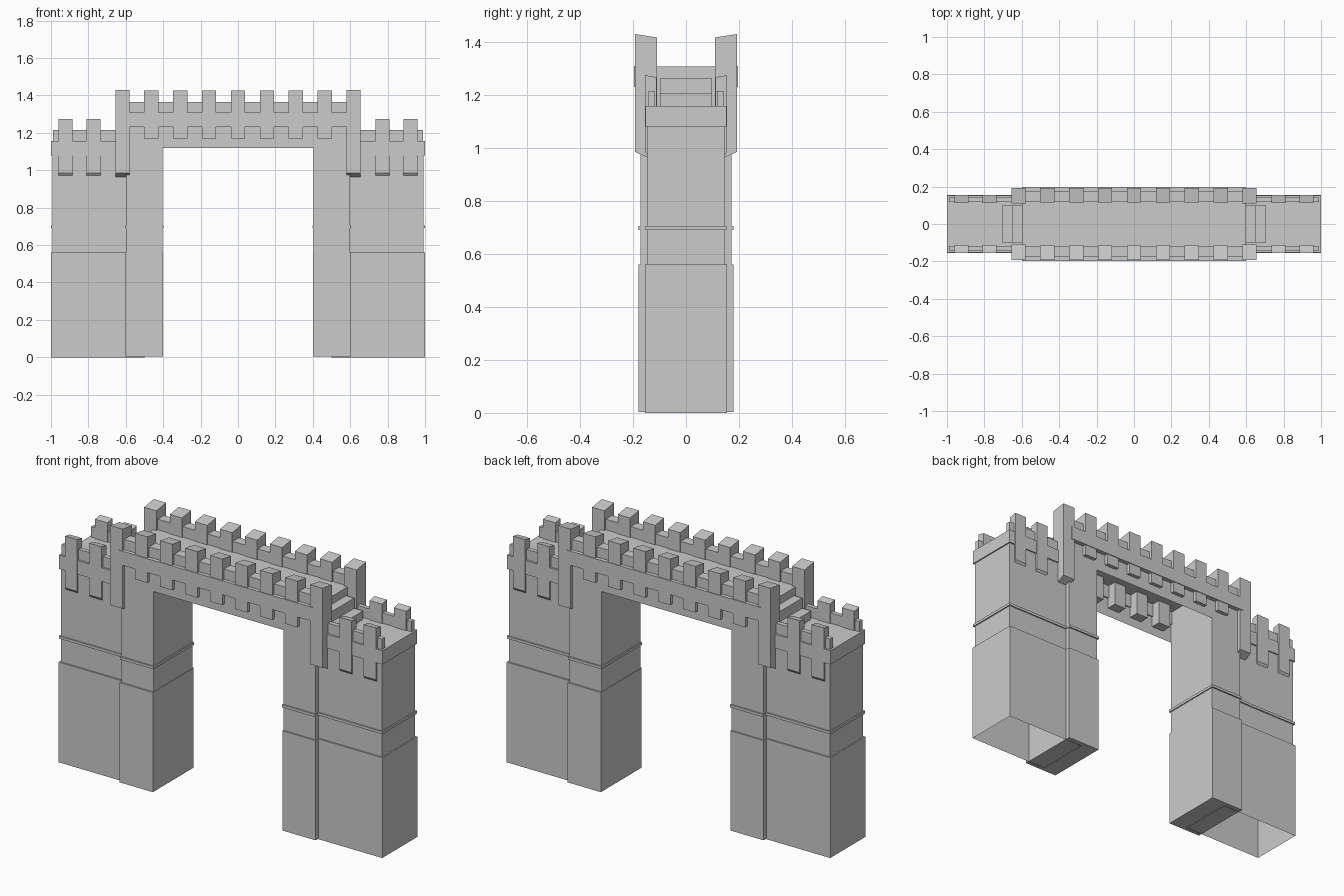
import bpy
import bmesh

if "Cube" in bpy.data.objects:
    bpy.data.objects.remove(bpy.data.objects["Cube"])


def prism(name, profile, x0, x1):
    """Extrude a (y, z) profile along x."""
    bm = bmesh.new()
    a = [bm.verts.new((x0, y, z)) for y, z in profile]
    b = [bm.verts.new((x1, y, z)) for y, z in profile]
    n = len(profile)
    bm.faces.new(a)
    bm.faces.new(b[::-1])
    for i in range(n):
        j = (i + 1) % n
        bm.faces.new((a[i], b[i], b[j], a[j]))
    bmesh.ops.recalc_face_normals(bm, faces=bm.faces)
    mesh = bpy.data.meshes.new(name)
    bm.to_mesh(mesh)
    bm.free()
    ob = bpy.data.objects.new(name, mesh)
    bpy.context.collection.objects.link(ob)
    return ob


def box(name, x0, x1, y0, y1, z0, z1):
    return prism(name, [(y0, z0), (y1, z0), (y1, z1), (y0, z1)], x0, x1)


def remove_faces(ob, test):
    """Open up a shell by deleting the faces whose normal passes the test."""
    bm = bmesh.new()
    bm.from_mesh(ob.data)
    bm.normal_update()
    bmesh.ops.delete(bm, geom=[f for f in bm.faces if test(f.normal)], context='FACES_ONLY')
    bm.to_mesh(ob.data)
    bm.free()


def mirror(ob, x=False, y=False):
    m = ob.modifiers.new("mirror", 'MIRROR')
    m.use_axis = (x, y, False)
    m.use_mirror_merge = False


# Outer towers: hollow wider base, narrower shaft, string course, parapet floor
tower_base = box("tower_base", 0.5, 1.0, -0.155, 0.155, 0, 0.56)
remove_faces(tower_base, lambda n: n.z < -0.5)
tower = [
    tower_base,
    box("tower_shaft", 0.6, 0.993, -0.146, 0.146, 0.56, 1.09),
    box("tower_string_course", 0.6, 1.0, -0.153, 0.153, 0.69, 0.705),
    box("tower_floor", 0.6, 1.0, -0.153, 0.153, 1.08, 1.157),
]

# Gate pillars carrying the bridge
pillar = [
    box("pillar_base", 0.4, 0.605, -0.18, 0.18, 0.003, 0.56),
    box("pillar_shaft", 0.403, 0.6, -0.172, 0.172, 0.56, 1.306),
    box("pillar_string_course", 0.397, 0.603, -0.18, 0.18, 0.69, 0.705),
]

# Steps from bridge deck down to the tower floors
steps = [
    box("upper_step", 0.6, 0.65, -0.098, 0.098, 1.157, 1.262),
    box("lower_step", 0.65, 0.705, -0.098, 0.098, 1.157, 1.205),
]
for ob in tower + pillar + steps:
    mirror(ob, x=True)

# Tower parapet walls and battlement posts
ob = box("tower_parapet", 0.6, 0.99, 0.117, 0.142, 1.157, 1.215)
mirror(ob, x=True, y=True)
for x in (0.773, 0.923):
    ob = prism("tower_battlement",
               [(0.112, 0.97), (0.144, 0.97), (0.155, 0.985), (0.155, 1.274), (0.112, 1.266)],
               x - 0.038, x + 0.038)
    mirror(ob, x=True, y=True)

# Bridge: hollow span open underneath
span = box("bridge_span", -0.405, 0.405, -0.172, 0.172, 1.12, 1.306)
remove_faces(span, lambda n: n.z < -0.5 or abs(n.x) > 0.5)

# Bridge parapets and raised bands
for ob in (box("bridge_parapet", -0.6, 0.6, 0.12, 0.176, 1.306, 1.365),
           box("bridge_band", -0.6, 0.6, 0.165, 0.197, 1.23, 1.308)):
    mirror(ob, y=True)

# Bridge battlement posts, with long ones at both ends
for i in range(-3, 4):
    x = i * 0.1545
    ob = prism("bridge_battlement",
               [(0.115, 1.17), (0.193, 1.17), (0.193, 1.427), (0.115, 1.415)],
               x - 0.038, x + 0.038)
    mirror(ob, y=True)
end_post = prism("end_post",
                 [(0.109, 0.947), (0.193, 0.985), (0.193, 1.429), (0.109, 1.416)],
                 0.58, 0.656)
mirror(end_post, x=True, y=True)
